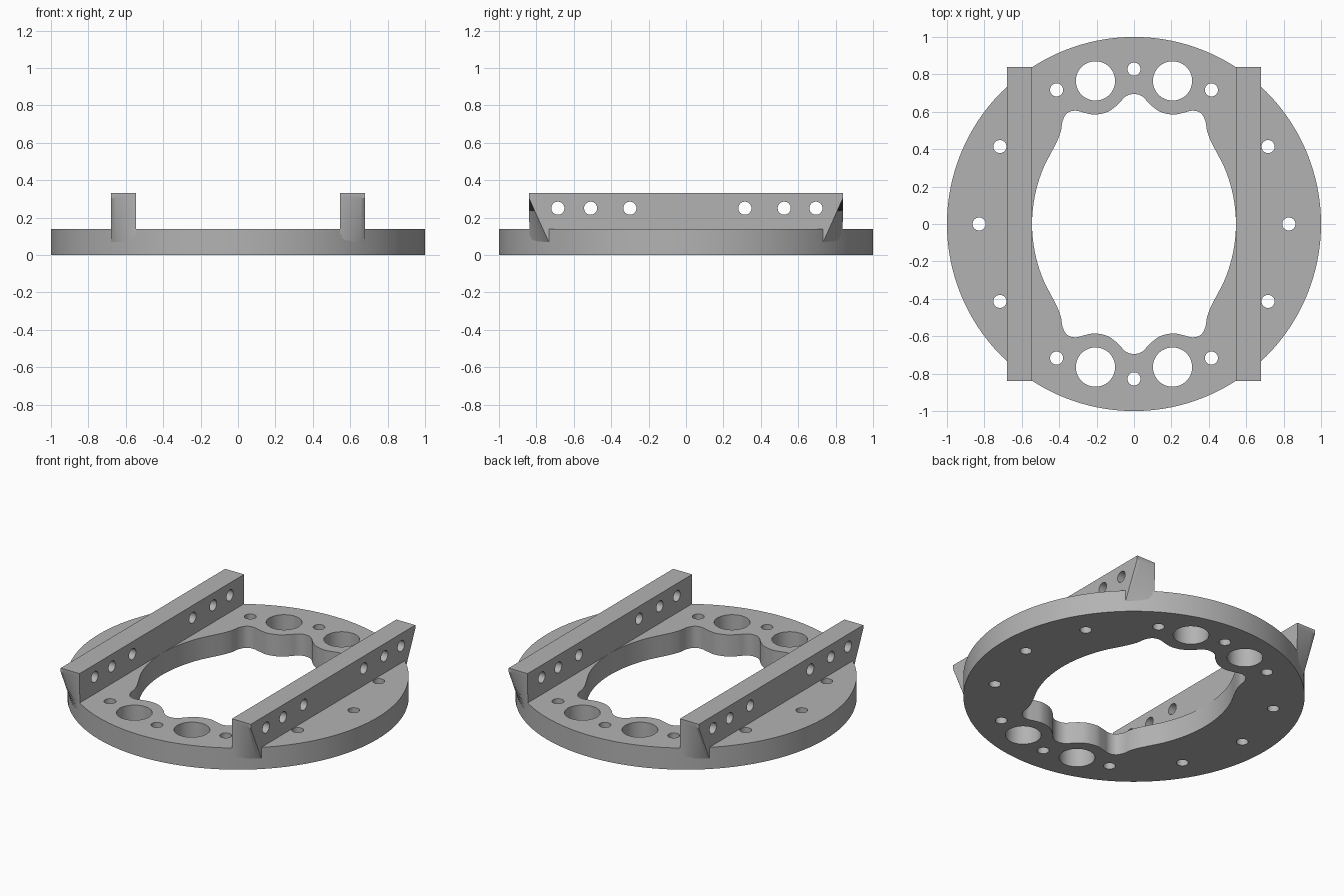
import bpy, bmesh, math
from mathutils import Matrix, Vector

cube = bpy.data.objects.get("Cube")
if cube:
    bpy.data.objects.remove(cube, do_unlink=True)

THICK = 0.14
grey = bpy.data.materials.new("plain grey")
grey.use_nodes = True
COLOUR = (0.45, 0.45, 0.45, 1)
grey.diffuse_color = COLOUR
grey.node_tree.nodes["Principled BSDF"].inputs["Base Color"].default_value = COLOUR


def finish(name, bm):
    bmesh.ops.recalc_face_normals(bm, faces=bm.faces[:])
    mesh = bpy.data.meshes.new(name)
    bm.to_mesh(mesh)
    bm.free()
    mesh.materials.append(grey)
    ob = bpy.data.objects.new(name, mesh)
    bpy.context.collection.objects.link(ob)
    return ob


def cylinder(bm, centre, radius, depth, segments=32, along_x=False):
    turn = Matrix.Rotation(math.pi / 2, 4, 'Y') if along_x else Matrix()
    bmesh.ops.create_cone(bm, cap_ends=True, segments=segments, radius1=radius,
                          radius2=radius, depth=depth,
                          matrix=Matrix.Translation(centre) @ turn)


def cut(ob, bm):
    cutter = finish("hole_cutter", bm)
    cutter.hide_render = True
    mod = ob.modifiers.new("holes", 'BOOLEAN')
    mod.operation, mod.solver, mod.object = 'DIFFERENCE', 'EXACT', cutter
    bpy.ops.object.select_all(action='DESELECT')
    bpy.context.view_layer.objects.active = ob
    ob.select_set(True)
    bpy.ops.object.modifier_apply(modifier=mod.name)
    bpy.data.objects.remove(cutter, do_unlink=True)
    bpy.ops.object.shade_smooth_by_angle(angle=math.radians(30))


def smooth_loop(pts, steps=5):
    # Closed Catmull-Rom curve through the points
    out = []
    for i in range(len(pts)):
        a, b, c, d = (Vector(pts[(i + k) % len(pts)]) for k in (-1, 0, 1, 2))
        for s in range(steps):
            t = s / steps
            out.append(0.5 * (2 * b + (c - a) * t + (2 * a - 5 * b + 4 * c - d) * t * t
                              + (3 * b - a - 3 * c + d) * t ** 3))
    return out


# Base ring: disc with a scalloped opening and two kinds of holes
bm = bmesh.new()
cylinder(bm, (0, 0, THICK / 2), 1, THICK, 128)
ring = finish("base_ring", bm)

quarter = [(0, .695), (.045, .682), (.085, .64), (.14, .6), (.208, .585), (.265, .595),
           (.315, .606), (.358, .592), (.382, .55), (.39, .5), (.408, .45)]
quarter += [(math.sqrt(.594 - y * y) - .226, y) for y in (.4, .3, .2, .1)]
right_half = quarter + [(.545, 0)] + [(x, -y) for x, y in reversed(quarter)]
outline = right_half + [(-x, y) for x, y in reversed(right_half[1:-1])]

bm = bmesh.new()
face = bm.faces.new([bm.verts.new((p.x, p.y, -.1)) for p in smooth_loop(outline)])
walls = bmesh.ops.extrude_face_region(bm, geom=[face])
bmesh.ops.translate(bm, vec=(0, 0, .4),
                    verts=[v for v in walls["geom"] if isinstance(v, bmesh.types.BMVert)])
for i in range(12):
    a = i * math.pi / 6
    cylinder(bm, (.828 * math.cos(a), .828 * math.sin(a), .1), .035, .5)
for sx in (-1, 1):
    for sy in (-1, 1):
        cylinder(bm, (.206 * sx, .765 * sy, .1), .105, .5, 48)
cut(ring, bm)


# Rails: lofted across their width, ends tapering down to the disc rim
def rail(name, side):
    bm = bmesh.new()
    columns = 12
    sections = []
    for i in range(columns + 1):
        x = .545 + .135 * i / columns
        rim = math.sqrt(1 - x * x) - .002
        end = max(.84, rim)
        half = [(end, .33), (end, .305), (rim, .065), (rim - .02, .13)]
        prof = half + [(-y, z) for y, z in reversed(half)]
        sections.append([bm.verts.new((side * x, y, z)) for y, z in prof])
    for a, b in zip(sections, sections[1:]):
        for k in range(len(a)):
            n = (k + 1) % len(a)
            bm.faces.new((a[k], a[n], b[n], b[k]))
    bm.faces.new(sections[0])
    bm.faces.new(sections[-1])
    ob = finish(name, bm)

    holes = bmesh.new()
    for y in (-.685, -.51, -.3, .315, .525, .695):
        cylinder(holes, (side * .61, y, .25), .035, .4, along_x=True)
    cut(ob, holes)


rail("left_rail", 1)
rail("right_rail", -1)
